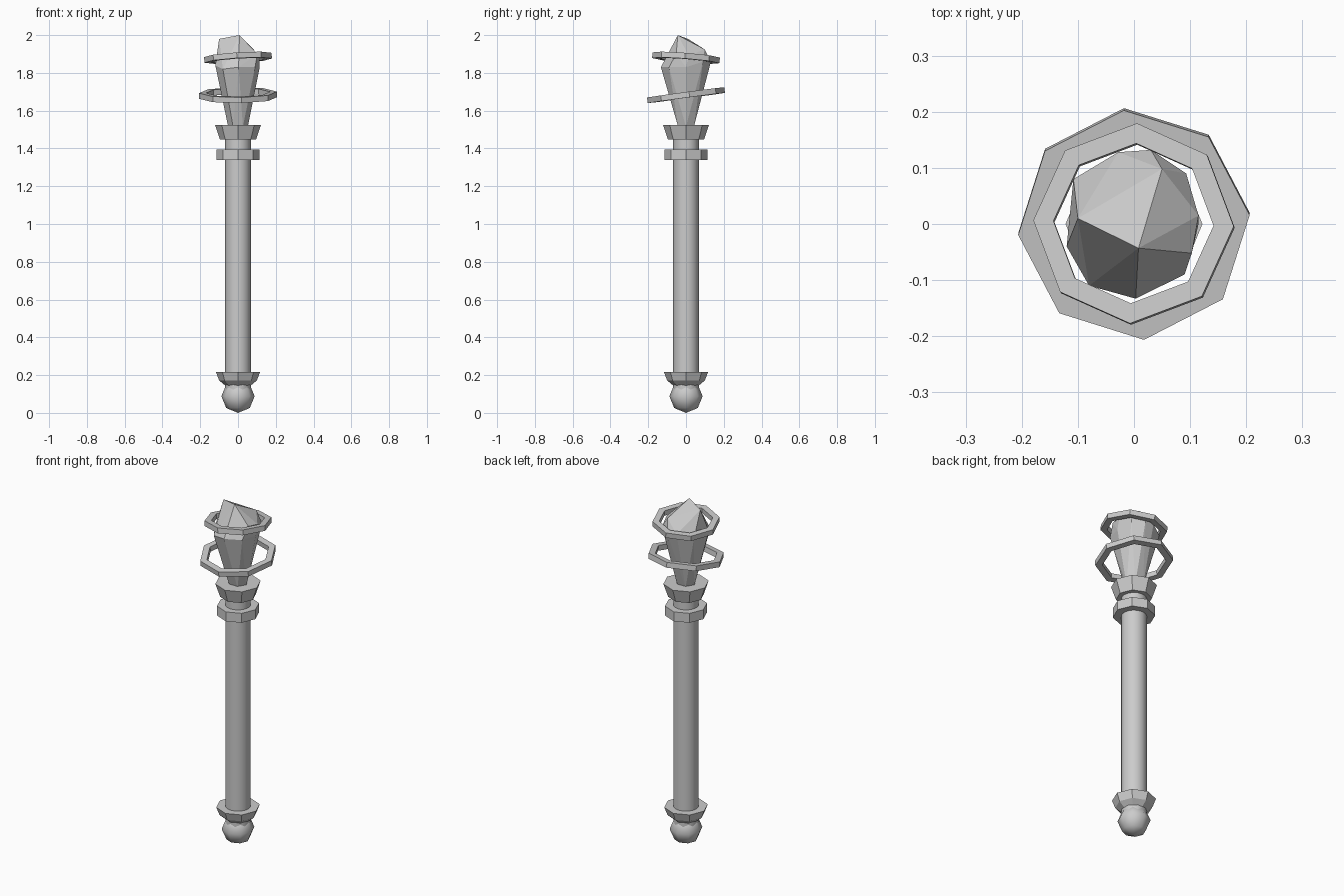
import bpy, bmesh
from math import sin, cos, pi, radians
from mathutils import Matrix

if "Cube" in bpy.data.objects:
    bpy.data.objects.remove(bpy.data.objects["Cube"])


def finish(name, bm, smooth=None):
    bmesh.ops.recalc_face_normals(bm, faces=bm.faces)
    me = bpy.data.meshes.new(name)
    bm.to_mesh(me)
    bm.free()
    ob = bpy.data.objects.new(name, me)
    bpy.context.collection.objects.link(ob)
    if smooth:
        bpy.ops.object.select_all(action='DESELECT')
        ob.select_set(True)
        bpy.context.view_layer.objects.active = ob
        bpy.ops.object.shade_smooth_by_angle(angle=radians(smooth))
    return ob


def lathe(name, profile, sides=8, closed=False, smooth=None, matrix=None):
    """Spin (radius, z) points; open profiles get flat caps, closed ones make rings."""
    bm = bmesh.new()
    loops = [[bm.verts.new((r * cos(2 * pi * i / sides), r * sin(2 * pi * i / sides), z))
              for i in range(sides)] for r, z in profile]
    pairs = list(zip(loops, loops[1:]))
    if closed:
        pairs.append((loops[-1], loops[0]))
    else:
        bm.faces.new(loops[0])
        bm.faces.new(loops[-1])
    for a, b in pairs:
        for i in range(sides):
            j = (i + 1) % sides
            bm.faces.new((a[i], a[j], b[j], b[i]))
    if matrix:
        bm.transform(matrix)
    return finish(name, bm, smooth)


# Handle
lathe("shaft", [(0.068, 0.12), (0.068, 1.46)], sides=16, smooth=40)
lathe("lower_cup", [(0.068, 0.145), (0.1, 0.172), (0.117, 0.217)])
lathe("collar", [(0.113, 1.34), (0.113, 1.395)])
lathe("upper_cup", [(0.096, 1.448), (0.122, 1.525)])

# Pommel ball
bm = bmesh.new()
bmesh.ops.create_uvsphere(bm, u_segments=8, v_segments=4, radius=0.088,
                          matrix=Matrix.Translation((0, 0, 0.09)))
bm.transform(Matrix.Translation((0, 0, -0.002)))
finish("pommel", bm, smooth=60)


# Tilted floating rings
def ring(name, outer, inner, z, tilt_x, tilt_y, turn):
    h = 0.015
    m = (Matrix.Translation((0, 0, z)) @ Matrix.Rotation(radians(tilt_x), 4, 'X')
         @ Matrix.Rotation(radians(tilt_y), 4, 'Y') @ Matrix.Rotation(radians(turn), 4, 'Z'))
    lathe(name, [(outer, -h), (outer, h), (inner, h), (inner, -h)], closed=True, matrix=m)


ring("lower_ring", 0.207, 0.17, 1.682, 7.6, -0.5, 5)
ring("upper_ring", 0.179, 0.143, 1.88, -4.5, -3.5, -2)

# Crystal: convex hull of a few facet corners
corners = [
    (0.008, -0.043, 2.0), (-0.1, 0.01, 1.98), (0.05, 0.098, 1.925),
    (0.115, 0.015, 1.89), (0.103, -0.052, 1.9), (0.003, -0.133, 1.83),
    (-0.08, -0.11, 1.82), (-0.12, -0.04, 1.84), (-0.108, 0.08, 1.84),
    (-0.028, 0.128, 1.86), (0.03, 0.132, 1.86), (0.093, 0.09, 1.86),
    (0.09, -0.09, 1.83), (0.115, 0.0, 1.83),
]
corners += [(0.052 * cos(k * pi / 3), 0.048 * sin(k * pi / 3), 1.515) for k in range(6)]
bm = bmesh.new()
for c in corners:
    bm.verts.new(c)
res = bmesh.ops.convex_hull(bm, input=bm.verts)
loose = [v for v in bm.verts if not v.link_faces]
bmesh.ops.delete(bm, geom=loose, context='VERTS')
finish("crystal", bm)
